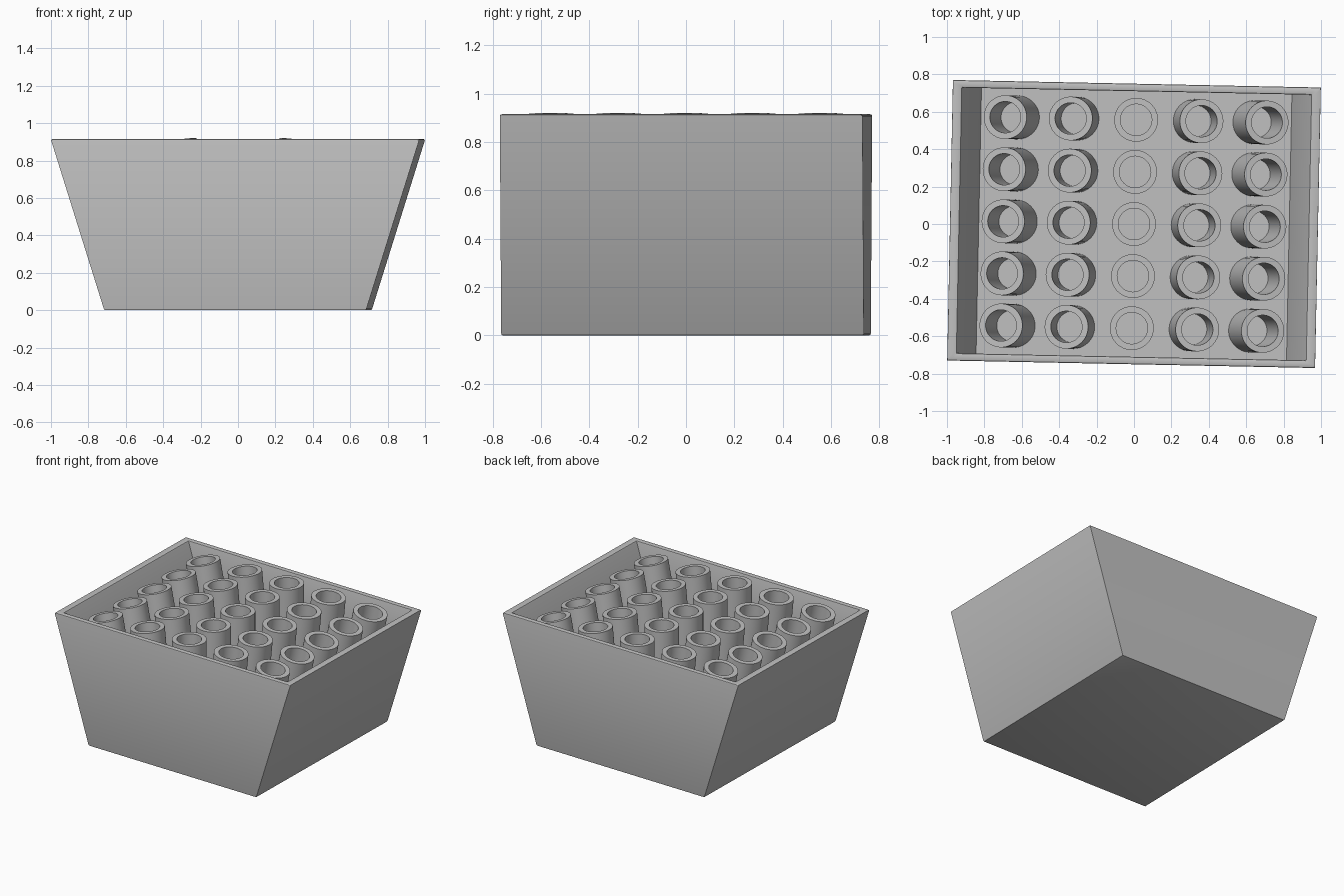
import bpy, bmesh, math
from mathutils import Matrix, Vector

old = bpy.data.objects.get("Cube")
if old:
    bpy.data.objects.remove(old, do_unlink=True)

HEIGHT, FLOOR = 0.915, 0.58
TURN = Matrix.Rotation(math.radians(-1.17), 4, 'Z')

grey = bpy.data.materials.new("plain_grey")
grey.use_nodes = True
colour = (0.527, 0.527, 0.527, 1)
grey.diffuse_color = colour
grey.node_tree.nodes["Principled BSDF"].inputs["Base Color"].default_value = colour


def finish(bm, name):
    """Turn a bmesh into a shaded object in the common orientation."""
    bmesh.ops.recalc_face_normals(bm, faces=bm.faces)
    bm.transform(TURN)
    mesh = bpy.data.meshes.new(name)
    bm.to_mesh(mesh)
    bm.free()
    mesh.materials.append(grey)
    obj = bpy.data.objects.new(name, mesh)
    bpy.context.collection.objects.link(obj)
    bpy.ops.object.select_all(action='DESELECT')
    obj.select_set(True)
    bpy.context.view_layer.objects.active = obj
    bpy.ops.object.shade_smooth_by_angle(angle=math.radians(30))
    return obj


def bridge(bm, a, b):
    n = len(a)
    for i in range(n):
        j = (i + 1) % n
        bm.faces.new((a[i], a[j], b[j], b[i]))


def make_box():
    """Flared box: outside shell, rim, inner walls and raised floor."""
    bm = bmesh.new()
    levels = [(0.70, 0.75, 0), (0.986, 0.75, HEIGHT),
              (0.934, 0.71, HEIGHT), (0.83, 0.71, FLOOR)]
    loops = [[bm.verts.new((sx * x, sy * y, z))
              for sx, sy in ((-1, -1), (1, -1), (1, 1), (-1, 1))]
             for x, y, z in levels]
    for a, b in zip(loops, loops[1:]):
        bridge(bm, a, b)
    bm.faces.new(loops[0])
    bm.faces.new(loops[-1])
    # soften the rim and the bottom edge
    edges = [e for e in bm.edges
             if e.verts[0].co.z == e.verts[1].co.z and abs(e.verts[0].co.z - FLOOR) > 0.01]
    bmesh.ops.bevel(bm, geom=edges, offset=0.008, segments=2,
                    profile=0.5, affect='EDGES')
    finish(bm, "flared_box")


def make_tube(name, top, lean, outer=0.117, inner=0.084, sides=48):
    """Open tube leaning sideways, trimmed level with the floor."""
    bm = bmesh.new()
    axis = Vector((math.sin(lean), 0, math.cos(lean)))
    across = Vector((math.cos(lean), 0, -math.sin(lean)))

    def rings(radius):
        upper, lower = [], []
        for i in range(sides):
            a = 2 * math.pi * i / sides
            p = top + across * radius * math.cos(a) + Vector((0, radius * math.sin(a), 0))
            upper.append(bm.verts.new(p))
            lower.append(bm.verts.new(p - axis * ((p.z - FLOOR) / axis.z)))
        return upper, lower

    out_top, out_low = rings(outer)
    in_top, in_low = rings(inner)
    bridge(bm, out_low, out_top)
    bridge(bm, out_top, in_top)
    bridge(bm, in_top, in_low)
    finish(bm, name)


make_box()

# five fanned columns of five tubes
for col in range(-2, 3):
    for row in range(-2, 3):
        top = Vector((0.35 * col, 0.2785 * row, HEIGHT + 0.001 - 0.007 * col * col))
        make_tube(f"tube_{col + 3}_{row + 3}", top, math.radians(5.8 * col))
